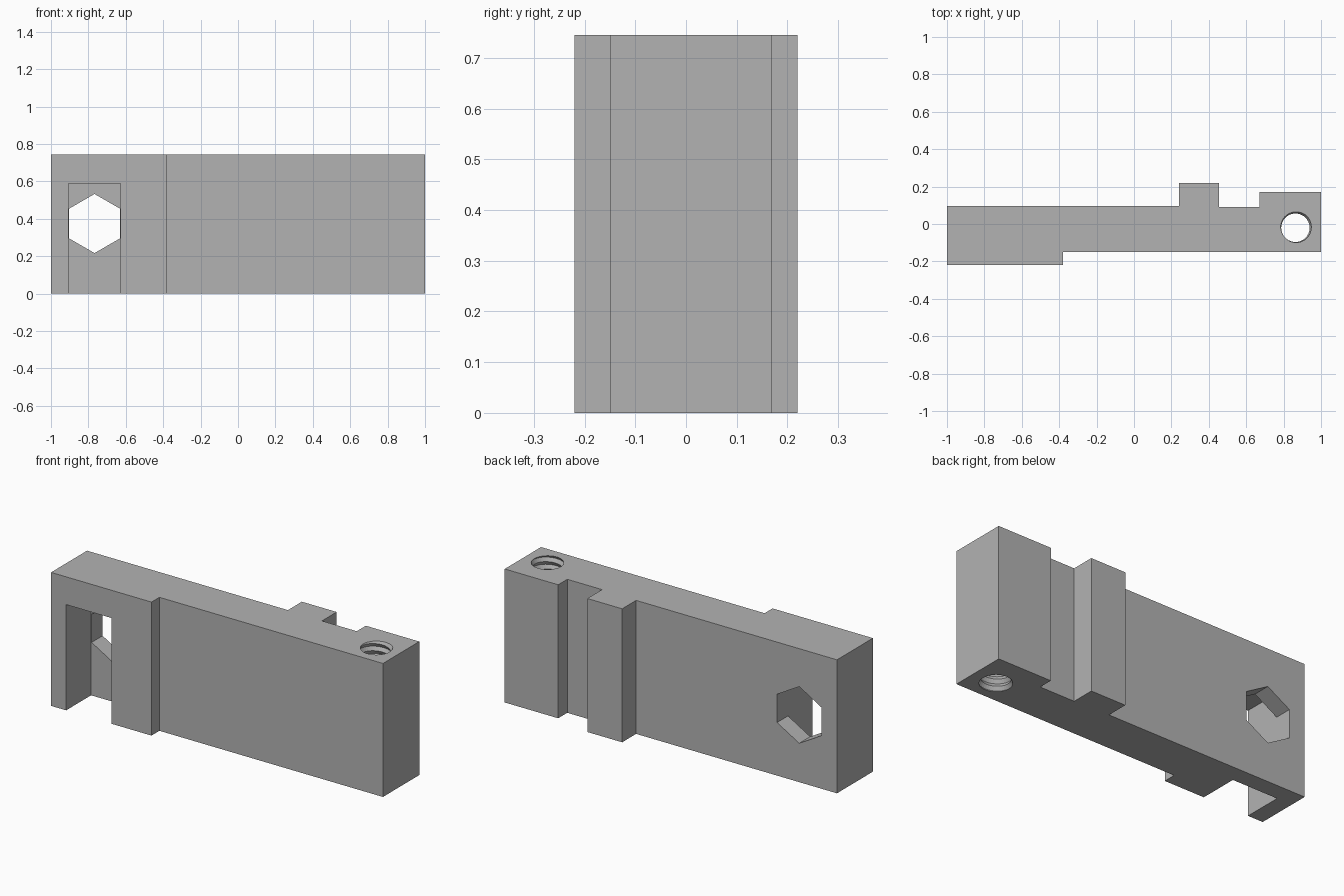
import bpy, bmesh, math

if "Cube" in bpy.data.objects:
    bpy.data.objects.remove(bpy.data.objects["Cube"])

HEIGHT = 0.745

grey = bpy.data.materials.new("plain grey")
grey.use_nodes = True
colour = (0.45, 0.45, 0.45, 1)
grey.diffuse_color = colour
grey.node_tree.nodes["Principled BSDF"].inputs["Base Color"].default_value = colour


def finish(name, bm):
    bmesh.ops.recalc_face_normals(bm, faces=bm.faces)
    mesh = bpy.data.meshes.new(name)
    bm.to_mesh(mesh)
    bm.free()
    mesh.materials.append(grey)
    obj = bpy.data.objects.new(name, mesh)
    bpy.context.collection.objects.link(obj)
    return obj


def prism(name, points, offset):
    """Extrude a closed outline of 3D points along an offset."""
    bm = bmesh.new()
    face = bm.faces.new([bm.verts.new(p) for p in points])
    ext = bmesh.ops.extrude_face_region(bm, geom=[face], use_keep_orig=True)
    moved = [g for g in ext["geom"] if isinstance(g, bmesh.types.BMVert)]
    bmesh.ops.translate(bm, verts=moved, vec=offset)
    return finish(name, bm)


def thread_cutter(name, x, y, r_crest, r_root, pitch, segments=40):
    """Bore with a continuous helical V groove, closed at both ends."""
    bm = bmesh.new()
    turns = math.ceil(HEIGHT / pitch) + 4
    start = -2 * pitch

    def helix(radius, lift):
        verts = []
        for i in range(segments * turns + 1):
            a = math.tau * i / segments
            z = start + lift + pitch * i / segments
            verts.append(bm.verts.new((x + radius * math.cos(a), y + radius * math.sin(a), z)))
        return verts

    crest, root = helix(r_crest, 0), helix(r_root, pitch / 2)
    for i in range(segments * turns):
        bm.faces.new((crest[i], crest[i + 1], root[i + 1], root[i]))
        j = i + segments
        if j < segments * turns:
            bm.faces.new((root[i], root[i + 1], crest[j + 1], crest[j]))
    # Close each open end with a fan to a point
    low = bm.verts.new((x, y, start - pitch))
    high = bm.verts.new((x, y, HEIGHT + 5 * pitch))
    for e in [e for e in bm.edges if e.is_boundary]:
        pole = low if e.verts[0].co.z < HEIGHT / 2 else high
        bm.faces.new((e.verts[0], e.verts[1], pole))
    return finish(name, bm)


def cut(target, cutter):
    mod = target.modifiers.new(cutter.name, "BOOLEAN")
    mod.operation = "DIFFERENCE"
    mod.solver = "EXACT"
    mod.object = cutter
    bpy.context.view_layer.objects.active = target
    bpy.ops.object.modifier_apply(modifier=mod.name)
    bpy.data.objects.remove(cutter)


# Stepped block with a raised front pad and two rear ribs
outline = [(-1, -0.22), (-0.38, -0.22), (-0.38, -0.15), (1, -0.15),
           (1, 0.17), (0.67, 0.17), (0.67, 0.09), (0.455, 0.09),
           (0.455, 0.22), (0.24, 0.22), (0.24, 0.097), (-1, 0.097)]
block = prism("clamp_block", [(x, y, 0) for x, y in outline], (0, 0, HEIGHT))

# Slot open to the front and the bottom
slot = [(-0.907, -0.3, -0.1), (-0.627, -0.3, -0.1), (-0.627, -0.3, 0.59), (-0.907, -0.3, 0.59)]
cut(block, prism("slot_cutter", slot, (0, 0.3, 0)))

# Hexagonal hole from the slot to the back
hexagon = [(-0.767 + 0.158 * math.sin(k * math.pi / 3), -0.1,
            0.375 + 0.158 * math.cos(k * math.pi / 3)) for k in range(6)]
cut(block, prism("hex_cutter", hexagon, (0, 0.4, 0)))

# Threaded vertical hole
cut(block, thread_cutter("thread_cutter", 0.863, -0.02, 0.076, 0.088, 0.04))
